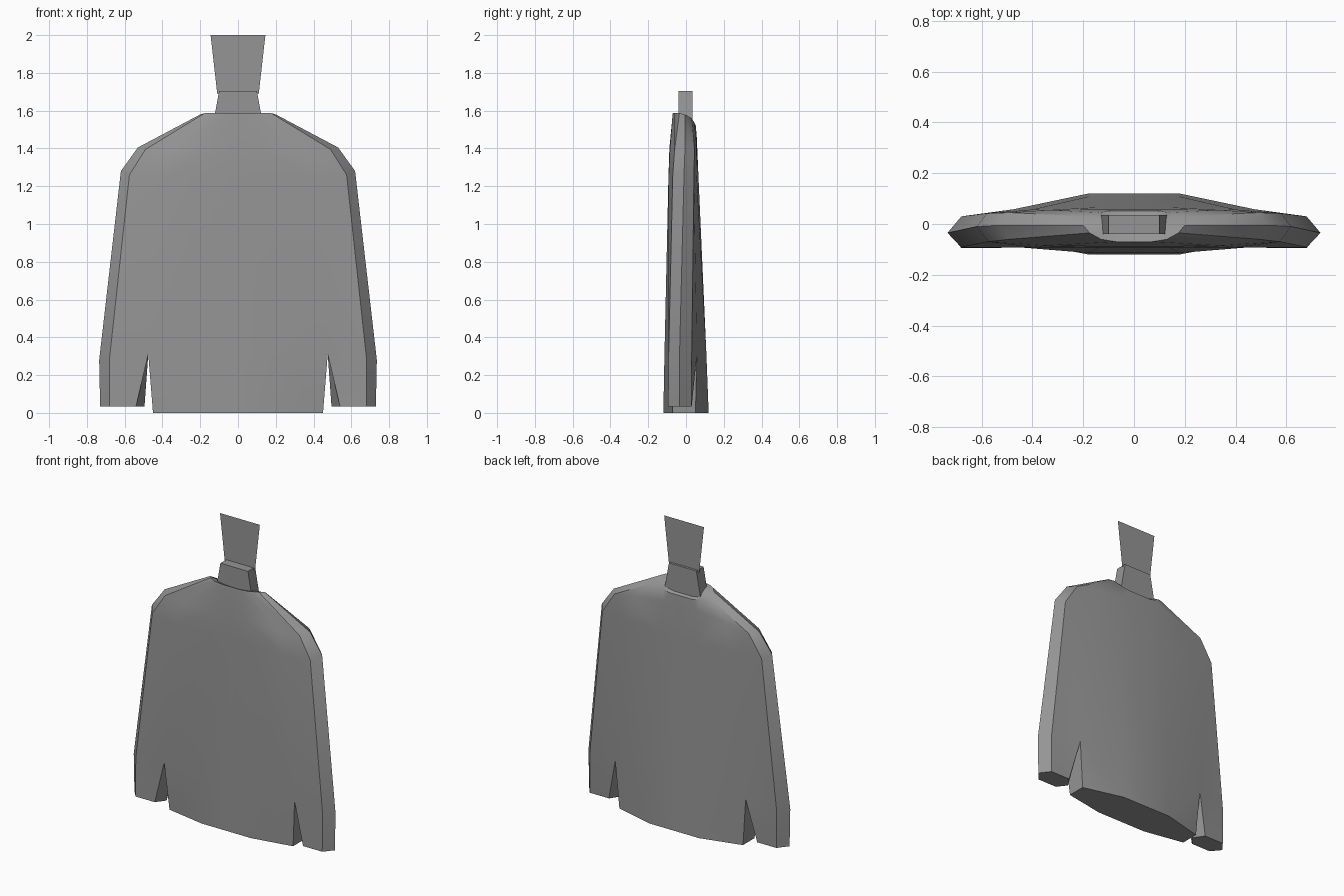
import bpy, bmesh, math

cube = bpy.data.objects.get("Cube")
if cube:
    bpy.data.objects.remove(cube, do_unlink=True)

grey = bpy.data.materials.new("plain_grey")
grey.use_nodes = True
grey.diffuse_color = (0.3, 0.3, 0.3, 1)
grey.node_tree.nodes["Principled BSDF"].inputs["Base Color"].default_value = (0.3, 0.3, 0.3, 1)


def finish(bm, name, angle=35):
    bmesh.ops.recalc_face_normals(bm, faces=bm.faces)
    mesh = bpy.data.meshes.new(name)
    bm.to_mesh(mesh)
    bm.free()
    obj = bpy.data.objects.new(name, mesh)
    bpy.context.collection.objects.link(obj)
    mesh.materials.append(grey)
    bpy.ops.object.select_all(action='DESELECT')
    obj.select_set(True)
    bpy.context.view_layer.objects.active = obj
    bpy.ops.object.shade_smooth_by_angle(angle=math.radians(angle))
    return obj


def bridge(bm, a, b):
    for i in range(len(a) - 1):
        bm.faces.new((a[i], a[i + 1], b[i + 1], b[i]))


# Shirt: left half, each row running from front centre around the side to back centre
bm = bmesh.new()


def row(points):
    points = [(0, *points[0][1:])] + points + [(0, *points[-1][1:])]
    return [bm.verts.new(p) for p in points]


neck = row([(.07, -.07, 1.587), (.13, -.06, 1.587), (.175, -.035, 1.587),
            (.2, -.005, 1.58), (.18, .03, 1.56), (.14, .045, 1.535), (.09, .052, 1.52)])
shoulder = row([(.12, -.088, 1.4), (.34, -.085, 1.4), (.49, -.06, 1.395),
                (.53, -.005, 1.405), (.49, .045, 1.4), (.34, .055, 1.43), (.12, .057, 1.46)])
upper_arm = row([(.14, -.093, 1.25), (.4, -.092, 1.25), (.575, -.07, 1.26),
                 (.62, -.01, 1.28), (.58, .042, 1.26), (.4, .057, 1.25), (.14, .066, 1.25)])
armpit = row([(.18, -.114, .31), (.475, -.09, .31), (.68, -.092, .29),
              (.735, -.035, .28), (.68, .03, .29), (.475, .058, .31), (.18, .108, .31)])
for a, b in ((neck, shoulder), (shoulder, upper_arm), (upper_arm, armpit)):
    bridge(bm, a, b)

# Sleeve end below the armpit
mid = bm.verts.new((.475, -.02, .31))
cuff = [bm.verts.new((x, y, .035)) for x, y in
        ((.54, -.095), (.68, -.095), (.73, -.035), (.68, .03), (.54, .03), (.495, -.035))]
top = armpit[2:7] + [mid]
bridge(bm, top + top[:1], cuff + cuff[:1])
bm.faces.new(cuff)

# Lower torso and hem
hem = [bm.verts.new((x, y, 0)) for x, y in
       ((0, -.12), (.18, -.12), (.45, -.07), (.45, -.01), (.45, .05), (.18, .12), (0, .12))]
bridge(bm, armpit[:3] + [mid] + armpit[6:], hem)
bm.faces.new(hem)

# Sunken fill inside the collar
centre = bm.verts.new((0, -.01, 1.555))
for a, b in zip(neck, neck[1:]):
    bm.faces.new((a, b, centre))

bmesh.ops.mirror(bm, geom=bm.verts[:] + bm.edges[:] + bm.faces[:], axis='X', merge_dist=.001)
finish(bm, "shirt")

# Tapered hanger neck
bm = bmesh.new()
bmesh.ops.create_cube(bm, size=1)
for v in bm.verts:
    high = v.co.z > 0
    v.co = (v.co.x * (.2 if high else .285), -.0025 + v.co.y * .075, 1.705 if high else 1.47)
finish(bm, "hanger_neck")

# Flat hanger hook card
bm = bmesh.new()
bm.faces.new([bm.verts.new(p) for p in
              ((-.11, .02, 1.69), (.11, .02, 1.69), (.145, .02, 2), (-.145, .02, 2))])
finish(bm, "hanger_hook")
